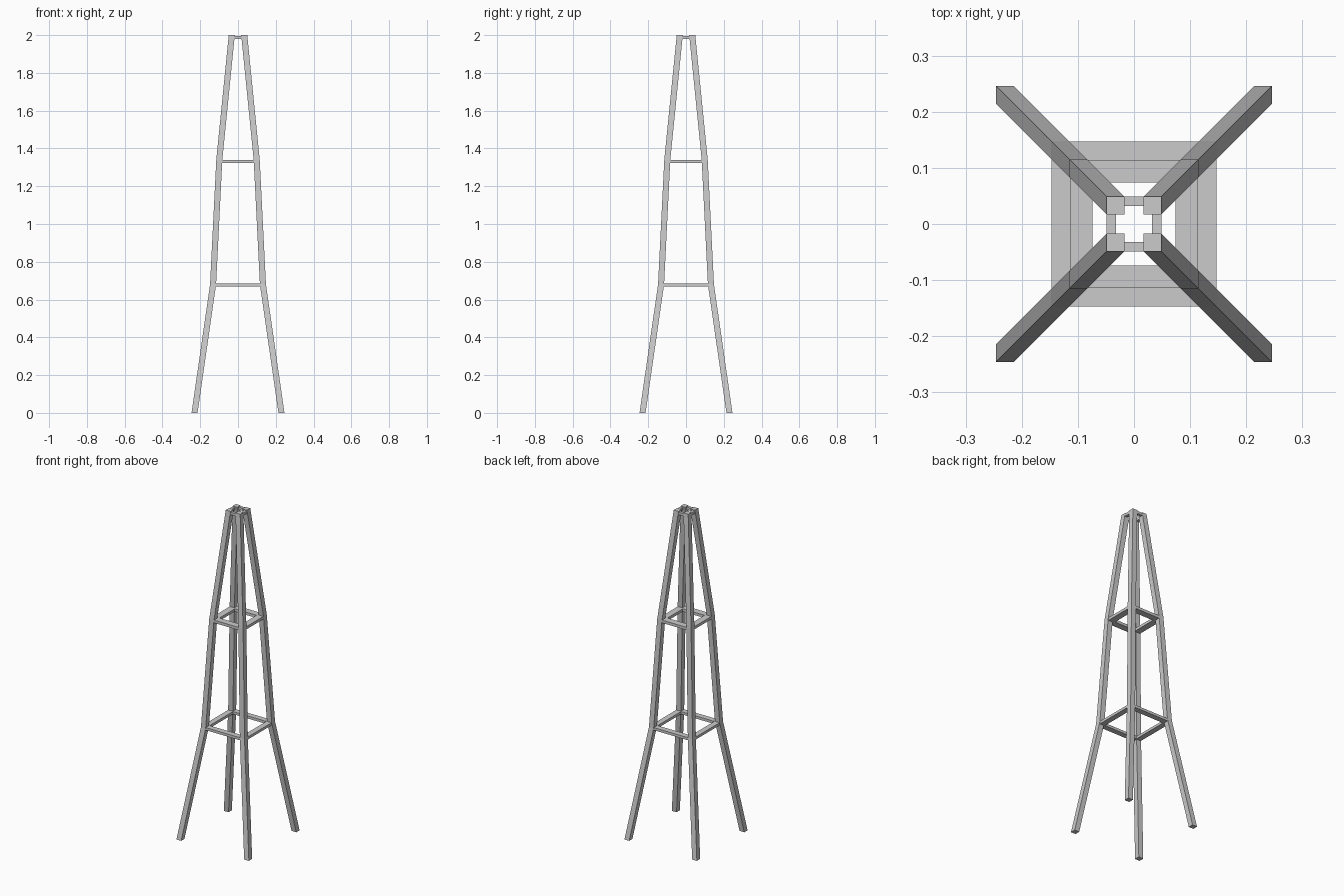
import bpy
import bmesh

cube = bpy.data.objects.get("Cube")
if cube:
    bpy.data.objects.remove(cube)

steel = bpy.data.materials.new("grey steel")
steel.use_nodes = True
colour = (0.6, 0.6, 0.6, 1)
steel.diffuse_color = colour
steel.node_tree.nodes["Principled BSDF"].inputs["Base Color"].default_value = colour

# Outer half-width of the tower at each height
profile = [(0, 0.246), (0.68, 0.148), (1.34, 0.115), (2, 0.049)]
LEG = 0.032


def finish(bm, name):
    bmesh.ops.recalc_face_normals(bm, faces=bm.faces)
    mesh = bpy.data.meshes.new(name)
    bm.to_mesh(mesh)
    bm.free()
    mesh.materials.append(steel)
    bpy.context.collection.objects.link(bpy.data.objects.new(name, mesh))


def square(bm, lo, hi, z, sx=1, sy=1):
    corners = [(lo, lo), (hi, lo), (hi, hi), (lo, hi)]
    return [bm.verts.new((sx * x, sy * y, z)) for x, y in corners]


def bridge(bm, a, b):
    for i in range(4):
        j = (i + 1) % 4
        bm.faces.new((a[i], a[j], b[j], b[i]))


def leg(name, sx, sy):
    # Bent square post swept up the profile
    bm = bmesh.new()
    rings = [square(bm, w - LEG, w, z, sx, sy) for z, w in profile]
    for a, b in zip(rings, rings[1:]):
        bridge(bm, a, b)
    bm.faces.new(rings[0])
    bm.faces.new(rings[-1])
    finish(bm, name)


def brace(name, outer, depth, bottom, top):
    # Square frame of four flat bars
    bm = bmesh.new()
    inner = outer - depth
    loops = [square(bm, -w, w, z) for w, z in
             ((outer, bottom), (outer, top), (inner, top), (inner, bottom))]
    for i in range(4):
        bridge(bm, loops[i], loops[(i + 1) % 4])
    finish(bm, name)


for side, sx in (("left", 1), ("right", -1)):
    for end, sy in (("front", -1), ("back", 1)):
        leg(f"{end}_{side}_leg", sx, sy)

brace("lower_brace", 0.147, 0.034, 0.668, 0.684)
brace("upper_brace", 0.114, 0.04, 1.323, 1.34)
brace("top_brace", 0.049, 0.017, 1.98, 1.996)
